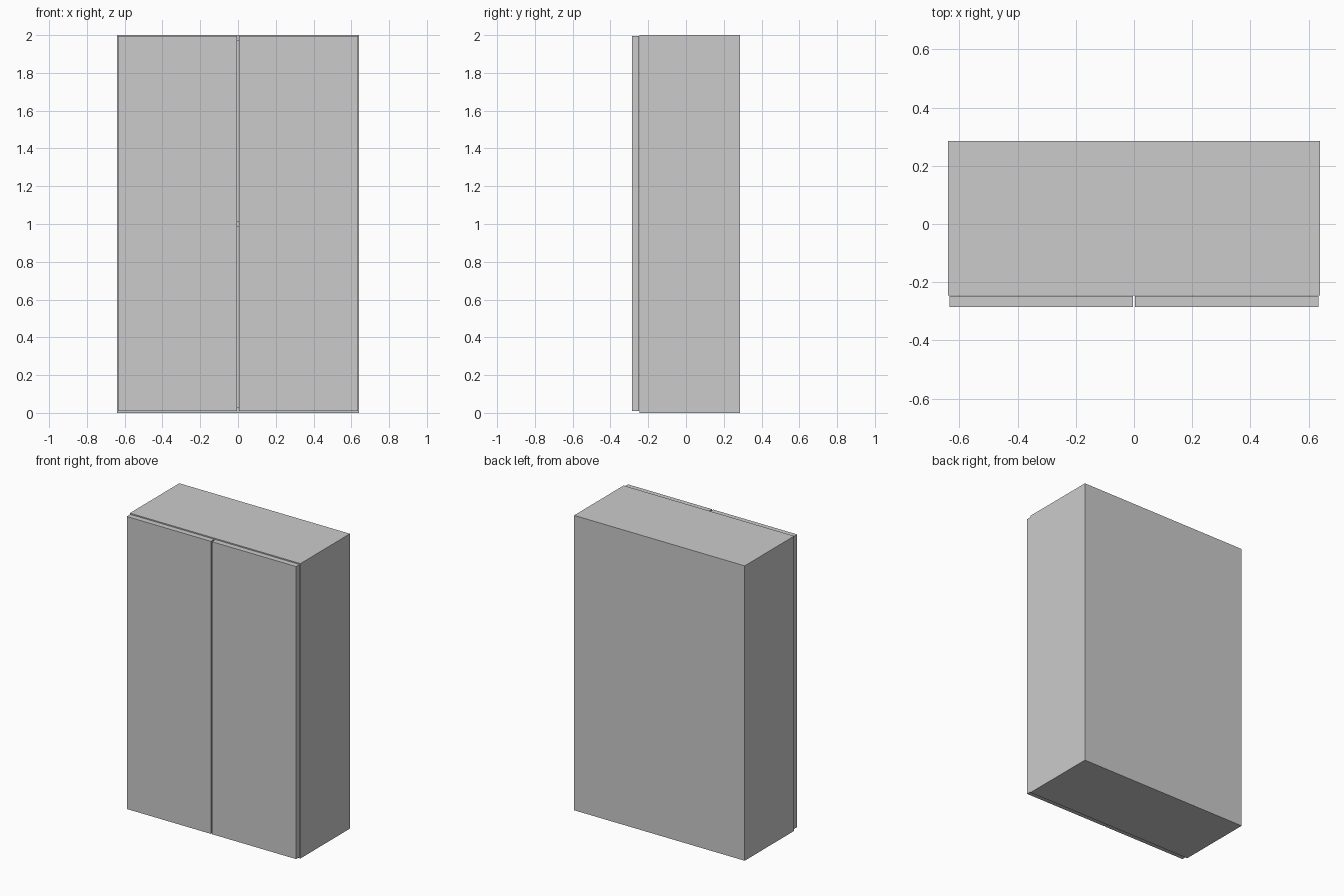
import bpy

if "Cube" in bpy.data.objects:
    bpy.data.objects.remove(bpy.data.objects["Cube"])


def box(name, x, y, z):
    """Axis-aligned panel from (min, max) ranges."""
    bpy.ops.mesh.primitive_cube_add(
        size=1, location=[(a + b) / 2 for a, b in (x, y, z)])
    ob = bpy.context.object
    ob.name = name
    ob.scale = [b - a for a, b in (x, y, z)]
    bpy.ops.object.transform_apply(location=False, rotation=False, scale=True)
    return ob


W, T = 0.64, 0.03             # half width, panel thickness
FRONT, BACK = -0.245, 0.285   # carcass depth range
IN = W - T

# Side panels and doors, one per side
for side, s in (("left", -1), ("right", 1)):
    box(side + "_side_panel", sorted((s * IN, s * W)), (FRONT, BACK), (0, 2))
    box(side + "_door", sorted((s * 0.004, s * 0.635)), (-0.285, -0.248), (0.01, 1.994))

# Horizontal boards between the sides
box("bottom_panel", (-IN, IN), (FRONT, BACK), (0, T))
box("top_panel", (-IN, IN), (FRONT, BACK), (2 - T, 2))
box("middle_shelf", (-IN, IN), (FRONT, BACK - 0.015), (0.985, 1.015))

# Back panel, flush with the rear edges
box("back_panel", (-IN, IN), (BACK - 0.015, BACK), (T, 2 - T))
